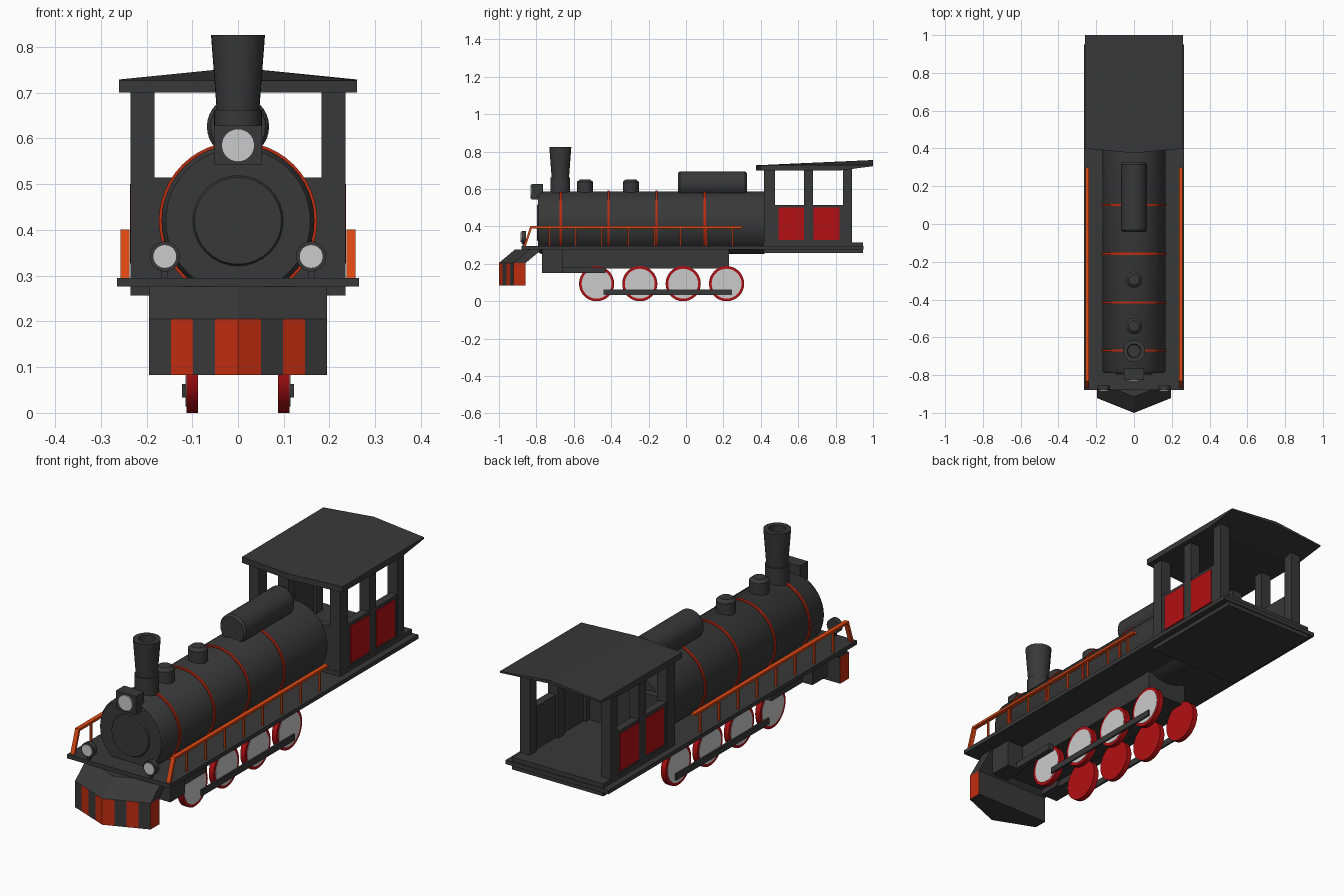
import bpy, bmesh, math

if "Cube" in bpy.data.objects:
    bpy.data.objects.remove(bpy.data.objects["Cube"])

def material(name, rgb):
    m = bpy.data.materials.new(name)
    m.diffuse_color = (*rgb, 1)
    m.use_nodes = True
    m.node_tree.nodes["Principled BSDF"].inputs["Base Color"].default_value = m.diffuse_color
    return m

DARK = material("dark_paint", (0.04, 0.04, 0.04))
BAND = material("band_orange", (0.52, 0.025, 0.005))
RAIL = material("rail_orange", (0.72, 0.065, 0.006))
RED = material("red_paint", (0.45, 0.005, 0.006))

def finish(name, bm, mats, smooth=False):
    bmesh.ops.recalc_face_normals(bm, faces=bm.faces)
    me = bpy.data.meshes.new(name)
    bm.to_mesh(me)
    bm.free()
    ob = bpy.data.objects.new(name, me)
    bpy.context.collection.objects.link(ob)
    for m in mats:
        if m:
            me.materials.append(m)
    if smooth:
        bpy.ops.object.select_all(action='DESELECT')
        ob.select_set(True)
        bpy.context.view_layer.objects.active = ob
        bpy.ops.object.shade_smooth_by_angle(angle=math.radians(35))
    return ob

def box(name, x, y, z, mat=DARK):
    """Box from (min, max) pairs."""
    bm = bmesh.new()
    bmesh.ops.create_cube(bm, size=1)
    for v in bm.verts:
        for i, (a, b) in enumerate((x, y, z)):
            v.co[i] = a if v.co[i] < 0 else b
    return finish(name, bm, [mat])

def lathe(name, profile, centre, axis, mat=DARK, n=32, closed=False):
    """Revolve (radius, distance) points about a line through centre along axis."""
    bm = bmesh.new()
    rings = []
    for r, d in profile:
        ring = []
        for k in range(n):
            a = 2 * math.pi * k / n
            u, w = r * math.cos(a), r * math.sin(a)
            p = {'x': (d, u, w), 'y': (u, d, w), 'z': (u, w, d)}[axis]
            ring.append(bm.verts.new([p[i] + centre[i] for i in range(3)]))
        rings.append(ring)
    pairs = list(zip(rings, rings[1:])) + ([(rings[-1], rings[0])] if closed else [])
    for a, b in pairs:
        for k in range(n):
            bm.faces.new((a[k], a[(k + 1) % n], b[(k + 1) % n], b[k]))
    if not closed:
        bm.faces.new(rings[0])
        bm.faces.new(rings[-1])
    return finish(name, bm, [mat], True)

def loft(name, sections, mats, face_mat=None):
    """Skin matching closed point loops and cap both ends."""
    bm = bmesh.new()
    rings = [[bm.verts.new(p) for p in s] for s in sections]
    n = len(rings[0])
    for a, b in zip(rings, rings[1:]):
        for k in range(n):
            f = bm.faces.new((a[k], a[(k + 1) % n], b[(k + 1) % n], b[k]))
            f.material_index = face_mat(k) if face_mat else 0
    bm.faces.new(rings[0])
    bm.faces.new(rings[-1])
    return finish(name, bm, mats)

# Boiler with raised smokebox door and bands
lathe("boiler", [(0.158, -0.79), (0.167, -0.775), (0.168, 0.42)], (0, 0, 0.42), 'y', n=48)
lathe("smokebox_door", [(0.095, -0.796), (0.102, -0.785)], (0, 0, 0.42), 'y')
for i, y in enumerate((-0.67, -0.415, -0.158, 0.1)):
    lathe(f"boiler_band_{i+1}", [(0.165, y - 0.006), (0.173, y - 0.006), (0.173, y + 0.006),
          (0.165, y + 0.006)], (0, 0, 0.42), 'y', BAND, 48, True)

# Chimney, steam domes and top tank
lathe("chimney_base", [(0.052, 0.55), (0.052, 0.662)], (0, -0.672, 0), 'z')
lathe("chimney", [(0.046, 0.655), (0.059, 0.826), (0.036, 0.826), (0.032, 0.68)], (0, -0.672, 0), 'z')
for i, y in enumerate((-0.54, -0.295)):
    lathe(f"dome_{i+1}", [(0.043, 0.56), (0.043, 0.638), (0.028, 0.651)], (0, y, 0), 'z', n=24)
lathe("top_tank", [(0.06, -0.043), (0.068, -0.033), (0.068, 0.316), (0.06, 0.326)], (0, 0, 0.626), 'y')

# Main headlamp
box("headlamp_box", (-0.052, 0.052), (-0.825, -0.765), (0.543, 0.628))
lathe("headlamp_lens", [(0.036, -0.832), (0.036, -0.815)], (0, 0, 0.585), 'y', None)

# Running board, cab floor and frame
box("running_board", (-0.265, 0.265), (-0.88, 0.95), (0.276, 0.295))
box("cab_floor", (-0.235, 0.235), (0.415, 0.945), (0.257, 0.315))
box("chassis_frame", (-0.105, 0.105), (-0.77, 0.23), (0.175, 0.28))

# Cowcatcher: striped lower blade and sheared upper part
xs = [-0.195, -0.147, -0.098, -0.05, 0, 0.05, 0.098, 0.147, 0.195]
def blade(z, shift):
    front = [(x, -1.0 + abs(x) * 0.4 + shift, z) for x in xs]
    return front + [(0.195, -0.857 + shift, z), (-0.195, -0.857 + shift, z)]
def stripe(k):
    if k == 9:
        return 0
    return 1 if k in (1, 3, 4, 6, 8, 10) else 0
loft("cowcatcher_blade", [blade(0.083, 0), blade(0.205, 0)], [DARK, BAND], stripe)
loft("cowcatcher_top", [blade(0.205, 0), blade(0.276, 0.085)], [DARK])

# Cab front wall and roof
box("cab_front_wall", (-0.235, 0.235), (0.417, 0.45), (0.29, 0.515))
def roof_section(x, y0, back_low, back_high):
    return [(x, y0, 0.70), (x, 0.83, 0.70), (x, 1.0, back_low), (x, 1.0, back_high), (x, y0, 0.727)]
loft("cab_roof", [roof_section(-0.26, 0.40, 0.722, 0.729), roof_section(0, 0.375, 0.74, 0.755),
                  roof_section(0.26, 0.40, 0.722, 0.729)], [DARK])

# Everything mirrored left and right
for s, side in ((1, "right"), (-1, "left")):
    def mx(a, b):
        return (min(s * a, s * b), max(s * a, s * b))
    # Cab posts, side wall and red panels
    for i, (a, b) in enumerate(((0.417, 0.475), (0.632, 0.68), (0.84, 0.888))):
        box(f"cab_post_{i+1}_{side}", mx(0.183, 0.235), (a, b), (0.3, 0.715))
    box(f"cab_side_wall_{side}", mx(0.195, 0.232), (0.45, 0.86), (0.3, 0.515))
    for i, (a, b) in enumerate(((0.495, 0.63), (0.682, 0.822))):
        box(f"cab_panel_{i+1}_{side}", mx(0.225, 0.236), (a, b), (0.327, 0.5), RED)
    # Handrail: flat bar with sloped front end, thin posts
    path = [(-0.87, 0.29), (-0.832, 0.401), (0.30, 0.401), (0.30, 0.39), (-0.824, 0.39), (-0.858, 0.29)]
    loft(f"handrail_{side}", [[(s * x, y, z) for y, z in path] for x in (0.237, 0.257)], [RAIL])
    for i in range(8):
        y = -0.73 + 0.14 * i
        box(f"rail_post_{i+1}_{side}", mx(0.243, 0.251), (y - 0.004, y + 0.004), (0.29, 0.395), RAIL)
    # Small front lamps on stems
    c = (s * 0.16, 0, 0.342)
    lathe(f"front_lamp_{side}", [(0.033, -0.88), (0.033, -0.855)], c, 'y', n=24)
    lathe(f"front_lamp_lens_{side}", [(0.026, -0.884), (0.026, -0.875)], c, 'y', None, 24)
    box(f"front_lamp_stem_{side}", mx(0.153, 0.167), (-0.874, -0.86), (0.29, 0.33))
    # Steam cylinder and piston rod
    box(f"steam_cylinder_{side}", mx(0.1, 0.19), (-0.77, -0.66), (0.15, 0.28))
    box(f"piston_rod_{side}", mx(0.114, 0.14), (-0.67, -0.43), (0.15, 0.18))
    # Wheels with grey outer discs, joined by a side rod
    for i, y in enumerate((-0.478, -0.247, -0.015, 0.217)):
        lathe(f"wheel_{i+1}_{side}", [(0.094, s * 0.088), (0.094, s * 0.113)], (0, y, 0.094), 'x', RED)
        lathe(f"wheel_disc_{i+1}_{side}", [(0.08, s * 0.105), (0.08, s * 0.1145)], (0, y, 0.094), 'x', None)
    box(f"side_rod_{side}", mx(0.112, 0.122), (-0.44, 0.245), (0.034, 0.063))
